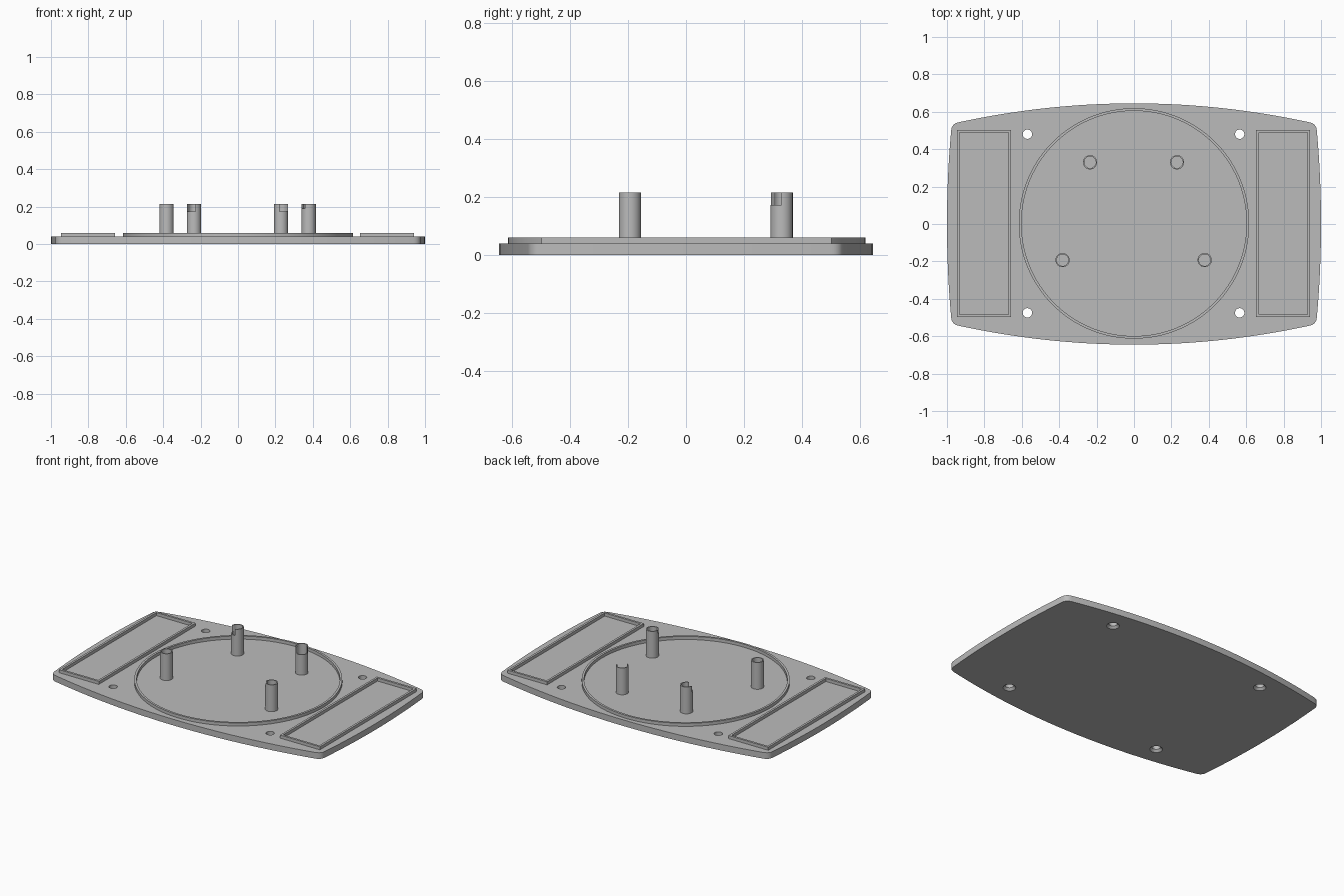
import bpy, bmesh, math

if "Cube" in bpy.data.objects:
    bpy.data.objects.remove(bpy.data.objects["Cube"])

grey = bpy.data.materials.new("plain grey")
grey.diffuse_color = (0.5, 0.5, 0.5, 1)
grey.use_nodes = True
grey.node_tree.nodes["Principled BSDF"].inputs["Base Color"].default_value = grey.diffuse_color

PLATE_TOP, RIM_TOP, POST_TOP = 0.04, 0.06, 0.215


def finish(name, bm):
    bmesh.ops.recalc_face_normals(bm, faces=bm.faces[:])
    me = bpy.data.meshes.new(name)
    bm.to_mesh(me)
    bm.free()
    me.materials.append(grey)
    ob = bpy.data.objects.new(name, me)
    bpy.context.collection.objects.link(ob)
    return ob


def smooth(ob):
    bpy.ops.object.select_all(action='DESELECT')
    ob.select_set(True)
    bpy.context.view_layer.objects.active = ob
    bpy.ops.object.shade_smooth_by_angle(angle=math.radians(30))


def circle(cx, cy, r, n):
    return [(cx + r * math.cos(math.tau * i / n), cy + r * math.sin(math.tau * i / n)) for i in range(n)]


def rect(x0, x1, y0, y1):
    return [(x0, y0), (x1, y0), (x1, y1), (x0, y1)]


def stack(name, levels):
    """Solid lofted through (outline, z) levels, capped at both ends."""
    bm = bmesh.new()
    loops = [[bm.verts.new((x, y, z)) for x, y in pts] for pts, z in levels]
    n = len(loops[0])
    for a, b in zip(loops, loops[1:]):
        for i in range(n):
            bm.faces.new((a[i], a[(i + 1) % n], b[(i + 1) % n], b[i]))
    bm.faces.new(loops[0])
    bm.faces.new(loops[-1])
    return finish(name, bm)


def ring(name, outer, inner, z0, z1):
    """Upright wall between two outlines of equal point count."""
    bm = bmesh.new()
    loops = [[bm.verts.new((x, y, z)) for x, y in pts]
             for pts, z in ((outer, z0), (outer, z1), (inner, z1), (inner, z0))]
    n = len(outer)
    for k in range(4):
        a, b = loops[k], loops[(k + 1) % 4]
        for i in range(n):
            bm.faces.new((a[i], a[(i + 1) % n], b[(i + 1) % n], b[i]))
    return finish(name, bm)


def cut(ob, cutter):
    cutter.hide_render = True
    cutter.hide_set(True)
    mod = ob.modifiers.new("cut", 'BOOLEAN')
    mod.operation = 'DIFFERENCE'
    mod.solver = 'EXACT'
    mod.object = cutter


# base plate: bowed edges with rounded corners
def edge_y(x):
    return 0.645 - 0.115 * x * x


def edge_x(y):
    return 1 - 0.09 * y * y


quarter = [(edge_x(0.05 * i), 0.05 * i) for i in range(11)]
p0, p1, p2 = quarter[-1], (0.975, 0.537), (0.935, edge_y(0.935))
for i in range(1, 8):
    t = i / 8
    quarter.append(tuple((1 - t) ** 2 * a + 2 * t * (1 - t) * b + t * t * c for a, b, c in zip(p0, p1, p2)))
quarter += [(0.935 * (1 - i / 16), edge_y(0.935 * (1 - i / 16))) for i in range(17)]
half = quarter + [(-x, y) for x, y in quarter[-2::-1]]
outline = half + [(x, -y) for x, y in half[-2:0:-1]]
plate = stack("base_plate", [(outline, 0), (outline, PLATE_TOP)])

# countersunk screw holes
for x in (-0.57, 0.565):
    for y in (-0.475, 0.48):
        cut(plate, stack("screw_hole_cutter", [
            (circle(x, y, 0.040, 32), -0.002), (circle(x, y, 0.025, 32), 0.014),
            (circle(x, y, 0.025, 32), 0.06)]))
smooth(plate)

# raised rims, slightly sunk into the plate
z0 = PLATE_TOP - 0.002
smooth(ring("round_rim", circle(0, 0.003, 0.616, 128), circle(0, 0.003, 0.602, 128), z0, RIM_TOP))
w = 0.014
for name, a, b in (("left_rim", -0.946, -0.658), ("right_rim", 0.653, 0.941)):
    ring(name, rect(a, b, -0.498, 0.502), rect(a + w, b - w, -0.498 + w, 0.502 - w), z0, RIM_TOP)

# hollow posts: x, y, notch direction in degrees, notch depth
posts = (("back_left_post", -0.235, 0.33, -128, 0.042),
         ("back_right_post", 0.23, 0.33, -52, 0.042),
         ("front_right_post", 0.378, -0.193, -150, 0.025),
         ("front_left_post", -0.382, -0.193, None, 0))
for name, x, y, deg, depth in posts:
    post = ring(name, circle(x, y, 0.038, 40), circle(x, y, 0.031, 40), z0, POST_TOP)
    if deg is not None:
        c, s = math.cos(math.radians(deg)), math.sin(math.radians(deg))
        h = 0.029 if depth > 0.03 else 0.018
        box = [(x + u * c - v * s, y + u * s + v * c) for u, v in rect(0.0, 0.06, -h, h)]
        cut(post, stack("notch_cutter", [(box, POST_TOP - depth), (box, POST_TOP + 0.02)]))
    smooth(post)
